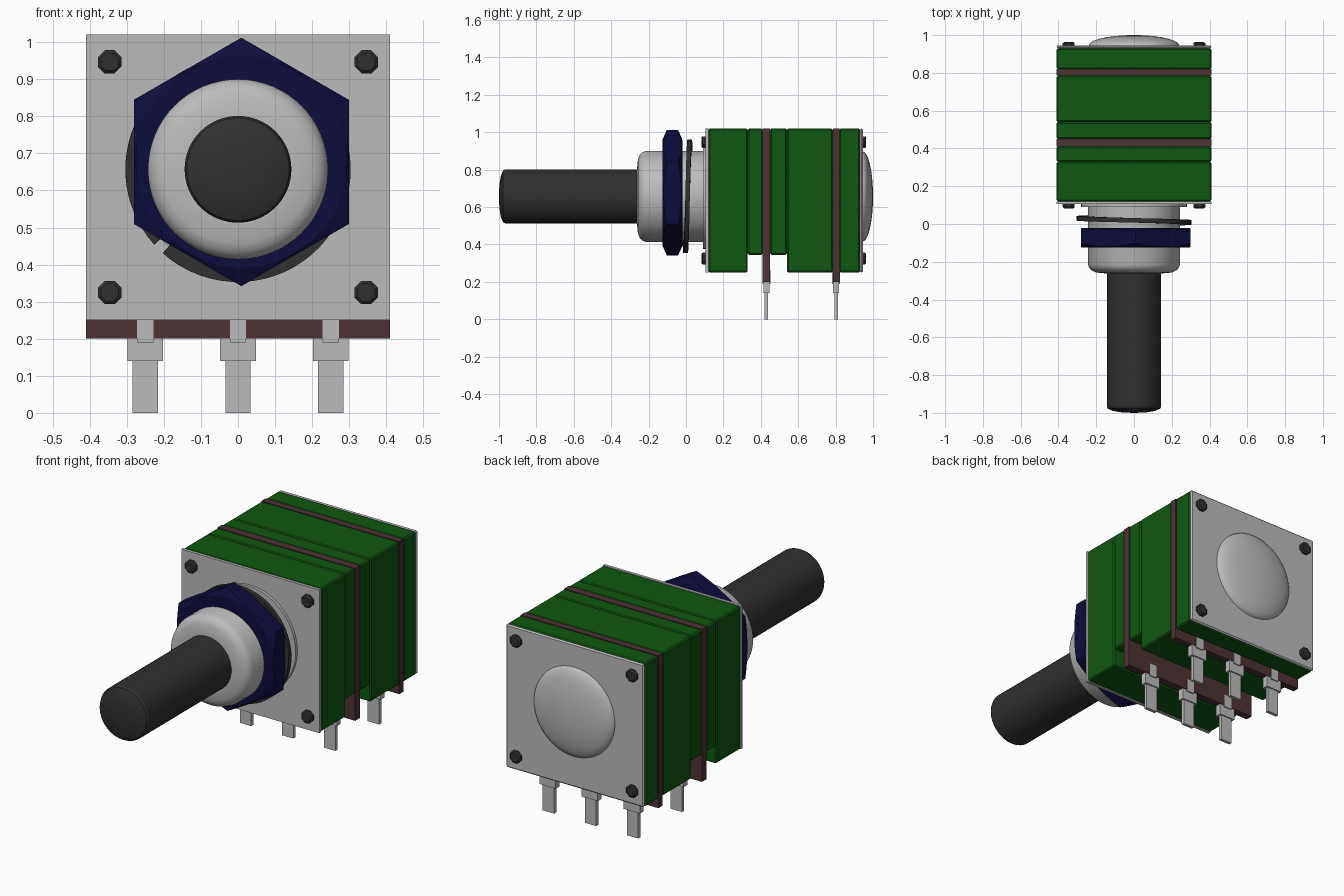
import bpy, bmesh, math
from mathutils import Vector

cube = bpy.data.objects.get("Cube")
if cube:
    bpy.data.objects.remove(cube, do_unlink=True)

AXIS_Z = 0.657


def material(name, r, g, b):
    m = bpy.data.materials.new(name)
    m.use_nodes = True
    m.diffuse_color = (r, g, b, 1)
    m.node_tree.nodes["Principled BSDF"].inputs["Base Color"].default_value = (r, g, b, 1)
    return m


green = material("green plastic", 0.005, 0.095, 0.006)
metal = material("light metal", 0.5, 0.5, 0.5)
dark = material("dark metal", 0.03, 0.03, 0.03)
navy = material("navy nut", 0.004, 0.004, 0.045)
brown = material("brown board", 0.075, 0.033, 0.036)


def finish(name, bm, mat, bevel=0, segments=1):
    bmesh.ops.recalc_face_normals(bm, faces=bm.faces)
    mesh = bpy.data.meshes.new(name)
    bm.to_mesh(mesh)
    bm.free()
    mesh.materials.append(mat)
    ob = bpy.data.objects.new(name, mesh)
    bpy.context.collection.objects.link(ob)
    if bevel:
        mod = ob.modifiers.new("Bevel", "BEVEL")
        mod.width, mod.segments = bevel, segments
        mod.limit_method = "ANGLE"
        mod.angle_limit = math.radians(40)
    return ob


def smooth(ob, angle=35):
    bpy.ops.object.select_all(action="DESELECT")
    ob.select_set(True)
    bpy.context.view_layer.objects.active = ob
    bpy.ops.object.shade_smooth_by_angle(angle=math.radians(angle))


def box(name, x, y, z, mat, bevel=0):
    """Box spanning the (low, high) pairs x, y and z."""
    bm = bmesh.new()
    bmesh.ops.create_cube(bm, size=1)
    for v in bm.verts:
        v.co = [lo + (c + 0.5) * (hi - lo) for c, (lo, hi) in zip(v.co, (x, y, z))]
    return finish(name, bm, mat, bevel)


def lathe(name, profile, mat, sides=64, centre=(0, AXIS_Z), closed=False, turn=0):
    """Turn (radius, y) points around an axis along y."""
    bm = bmesh.new()
    rings = []
    for r, y in profile:
        if r == 0:
            rings.append([bm.verts.new((centre[0], y, centre[1]))] * sides)
        else:
            angles = [turn + math.tau * i / sides for i in range(sides)]
            rings.append([bm.verts.new((centre[0] + r * math.cos(a), y,
                                        centre[1] + r * math.sin(a))) for a in angles])
    pairs = list(zip(rings, rings[1:]))
    if closed:
        pairs.append((rings[-1], rings[0]))
    for a, b in pairs:
        for i in range(sides):
            j = (i + 1) % sides
            bm.faces.new(dict.fromkeys((a[i], a[j], b[j], b[i])))
    return finish(name, bm, mat)


# Stacked housing: (name, front y, back y, bottom z)
W, TOP, LOW, STEP = 0.41, 1.02, 0.25, 0.345
for name, y0, y1, z0 in (("front_housing", 0.12, 0.33, LOW),
                         ("front_spacer", 0.33, 0.41, STEP),
                         ("middle_spacer", 0.45, 0.54, STEP),
                         ("middle_housing", 0.54, 0.785, LOW),
                         ("rear_housing", 0.82, 0.93, LOW)):
    box(name, (-W, W), (y0, y1), (z0, TOP), green, 0.007)

# Circuit boards with three solder pins each
for label, y0, y1 in (("front", 0.41, 0.45), ("rear", 0.785, 0.82)):
    box(label + "_board", (-W, W), (y0, y1), (0.2, TOP), brown)
    mid = (y0 + y1) / 2
    for side, x in (("right", -0.25), ("centre", 0), ("left", 0.25)):
        for part, half, depth, z in (("strip", 0.022, 0.022, (0.19, 0.26)),
                                     ("collar", 0.048, 0.016, (0.14, 0.2)),
                                     ("pin", 0.034, 0.009, (0, 0.15))):
            box(f"{label}_{side}_{part}", (x - half, x + half),
                (mid - depth, mid + depth), z, metal)

# End plates and rivets
box("front_plate", (-W, W), (0.105, 0.12), (LOW, TOP), metal)
box("rear_plate", (-W, W), (0.93, 0.946), (LOW, TOP), metal, 0.007)
for label, base, tip in (("front", 0.11, 0.082), ("rear", 0.94, 0.963)):
    for sx, side in ((-1, "right"), (1, "left")):
        for z, level in ((0.325, "lower"), (0.947, "upper")):
            edge = tip + (base - tip) * 0.25
            lathe(f"{label}_{level}_{side}_rivet",
                  [(0, base), (0.034, base), (0.034, edge), (0.026, tip), (0, tip)],
                  dark, 8, (sx * 0.346, z), turn=math.pi / 8)

# Rear dome
dome = [(0.24 * math.cos(t), 0.945 + 0.055 * math.sin(t))
        for t in [math.pi / 2 * i / 10 for i in range(10)]]
smooth(lathe("rear_dome", dome + [(0, 1.0)], metal))

# Threaded bushing with its flange and rounded lip
smooth(lathe("bushing", [(0, 0.11), (0.28, 0.11), (0.28, 0.09), (0.243, 0.09),
                         (0.243, -0.215), (0.236, -0.233), (0.222, -0.247),
                         (0.2, -0.257), (0.145, -0.262), (0, -0.262)], metal))

# Shaft with a softly domed end
smooth(lathe("shaft", [(0, -0.25), (0.144, -0.25), (0.144, -0.967), (0.138, -0.978),
                       (0.11, -0.99), (0.06, -0.998), (0, -1.0)], dark), 25)

# Hexagonal nut with a round bore
bm = bmesh.new()
cx, cz, R, SIDES = 0.009, 0.677, 0.335, 48
outer_front, outer_back, inner_front, inner_back = [], [], [], []
for i in range(SIDES):
    a = math.tau * i / SIDES
    # Distance to the hexagon edge, with corners up and down
    off = (a + math.pi / 6) % (math.pi / 3) - math.pi / 6
    d = R * math.cos(math.pi / 6) / math.cos(off)
    slope = 0.006 + max(0, d - 0.295) * 0.4
    u = Vector((math.cos(a), 0, math.sin(a)))
    for ring, r, y in ((outer_front, d, -0.125 + slope), (outer_back, d, -0.02 - slope),
                       (inner_front, 0.285, -0.125), (inner_back, 0.285, -0.02)):
        ring.append(bm.verts.new(u * r + Vector((cx, y, cz))))
bore = [[bm.verts.new((0.24 * math.cos(math.tau * i / SIDES), y,
                       AXIS_Z + 0.24 * math.sin(math.tau * i / SIDES)))
         for i in range(SIDES)] for y in (-0.125, -0.02)]
loop = [bore[0], inner_front, outer_front, outer_back, inner_back, bore[1]]
for a, b in zip(loop, loop[1:] + loop[:1]):
    for i in range(SIDES):
        j = (i + 1) % SIDES
        bm.faces.new((a[i], a[j], b[j], b[i]))
smooth(finish("hex_nut", bm, navy), 20)

# Split spring washer: a rectangular section swept along one flat coil
bm = bmesh.new()
STEPS = 64
previous = None
for i in range(STEPS + 1):
    t = i / STEPS
    a = math.radians(222 - 354 * t)
    y = 0.035 - 0.042 * t
    ring = [bm.verts.new((r * math.cos(a), y + dy, AXIS_Z + r * math.sin(a)))
            for r, dy in ((0.24, -0.012), (0.304, -0.012), (0.304, 0.012), (0.24, 0.012))]
    if previous:
        for k in range(4):
            n = (k + 1) % 4
            bm.faces.new((previous[k], previous[n], ring[n], ring[k]))
    else:
        bm.faces.new(ring)
    previous = ring
bm.faces.new(previous)
smooth(finish("spring_washer", bm, dark))
